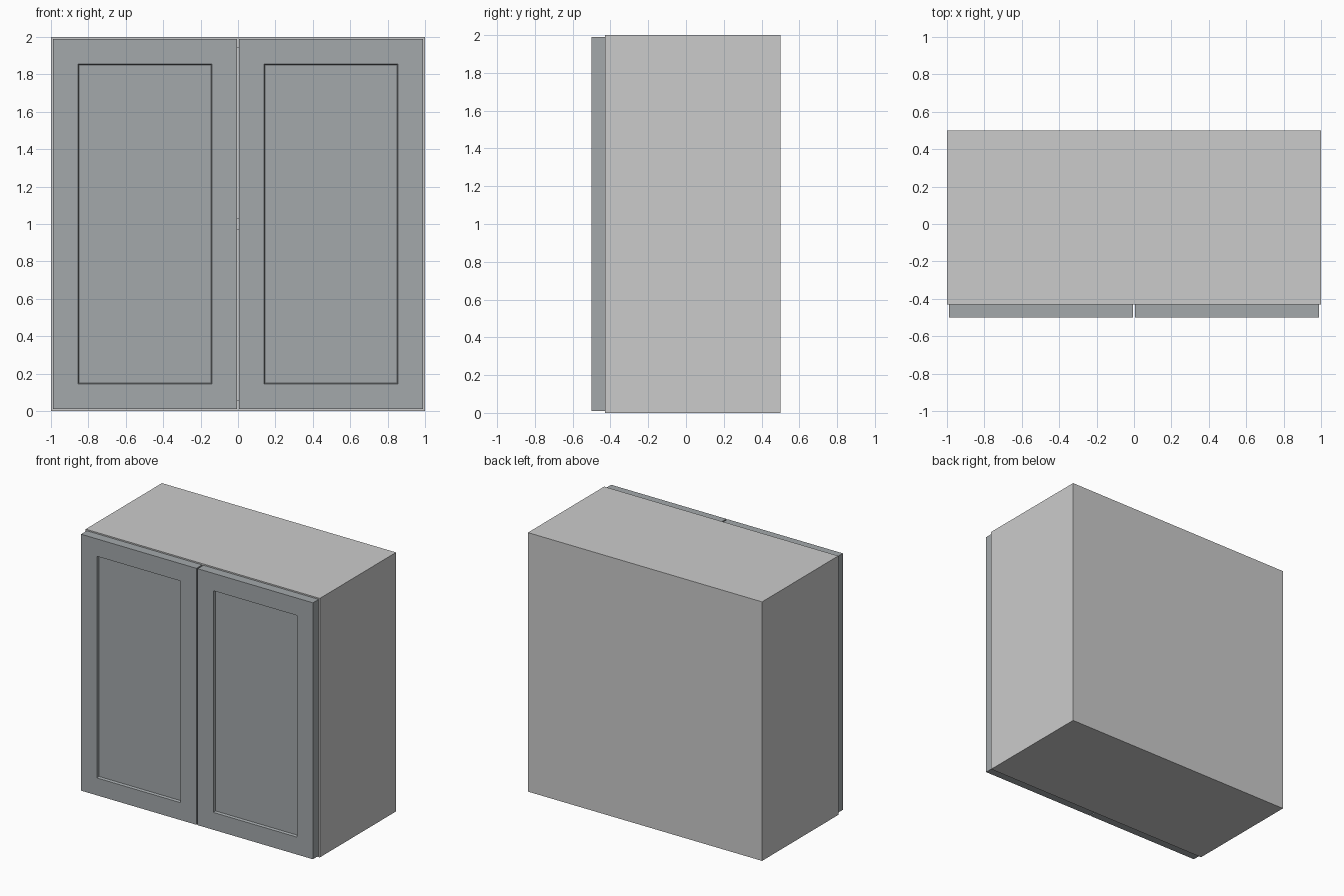
import bpy, bmesh
from mathutils import Vector

if "Cube" in bpy.data.objects:
    bpy.data.objects.remove(bpy.data.objects["Cube"])

T = 0.06               # board thickness
FRONT, BACK = -0.43, 0.5


def finish(bm, name, mat=None):
    bmesh.ops.recalc_face_normals(bm, faces=bm.faces[:])
    me = bpy.data.meshes.new(name)
    bm.to_mesh(me)
    bm.free()
    ob = bpy.data.objects.new(name, me)
    bpy.context.collection.objects.link(ob)
    if mat:
        me.materials.append(mat)
    return ob


def box_bm(lo, hi):
    lo, hi = Vector(lo), Vector(hi)
    bm = bmesh.new()
    bmesh.ops.create_cube(bm, size=1)
    for v in bm.verts:
        v.co = Vector((v.co[i] * (hi[i] - lo[i]) + (hi[i] + lo[i]) / 2 for i in range(3)))
    return bm


def board(name, lo, hi):
    return finish(box_bm(lo, hi), name)


def door(name, x0, x1, mat):
    # slab with a framed, recessed centre panel on its front
    bm = box_bm((x0, -0.5, 0.01), (x1, FRONT, 1.99))
    front = min(bm.faces, key=lambda f: f.calc_center_median().y)
    bmesh.ops.inset_region(bm, faces=[front], thickness=0.19)
    bmesh.ops.inset_region(bm, faces=[front], thickness=0.007)
    for v in front.verts:
        v.co.y += 0.02
    return finish(bm, name, mat)


# carcass: sides, then top and bottom between them
inner = 1 - T
board("left_side", (-1, FRONT, 0), (-inner, BACK, 2))
board("right_side", (inner, FRONT, 0), (1, BACK, 2))

# top, bottom and back joined as one continuous C-shaped shell
bm = bmesh.new()
profile = [(FRONT, 0), (BACK, 0), (BACK, 2), (FRONT, 2),
           (FRONT, 2 - T), (BACK - T, 2 - T), (BACK - T, T), (FRONT, T)]
face = bm.faces.new([bm.verts.new((-inner, y, z)) for y, z in profile])
ext = bmesh.ops.extrude_face_region(bm, geom=[face], use_keep_orig=True)
for v in ext["geom"]:
    if isinstance(v, bmesh.types.BMVert):
        v.co.x = inner
finish(bm, "top_bottom_and_back")

# shelf half way up
board("shelf", (-inner, FRONT, 1 - T / 2), (inner, BACK - T, 1 + T / 2))

# two slate doors
slate = bpy.data.materials.new("slate_paint")
slate.diffuse_color = (0.37, 0.395, 0.41, 1)
slate.use_nodes = True
slate.node_tree.nodes["Principled BSDF"].inputs["Base Color"].default_value = slate.diffuse_color
door("left_door", -0.99, -0.005, slate)
door("right_door", 0.005, 0.99, slate)
